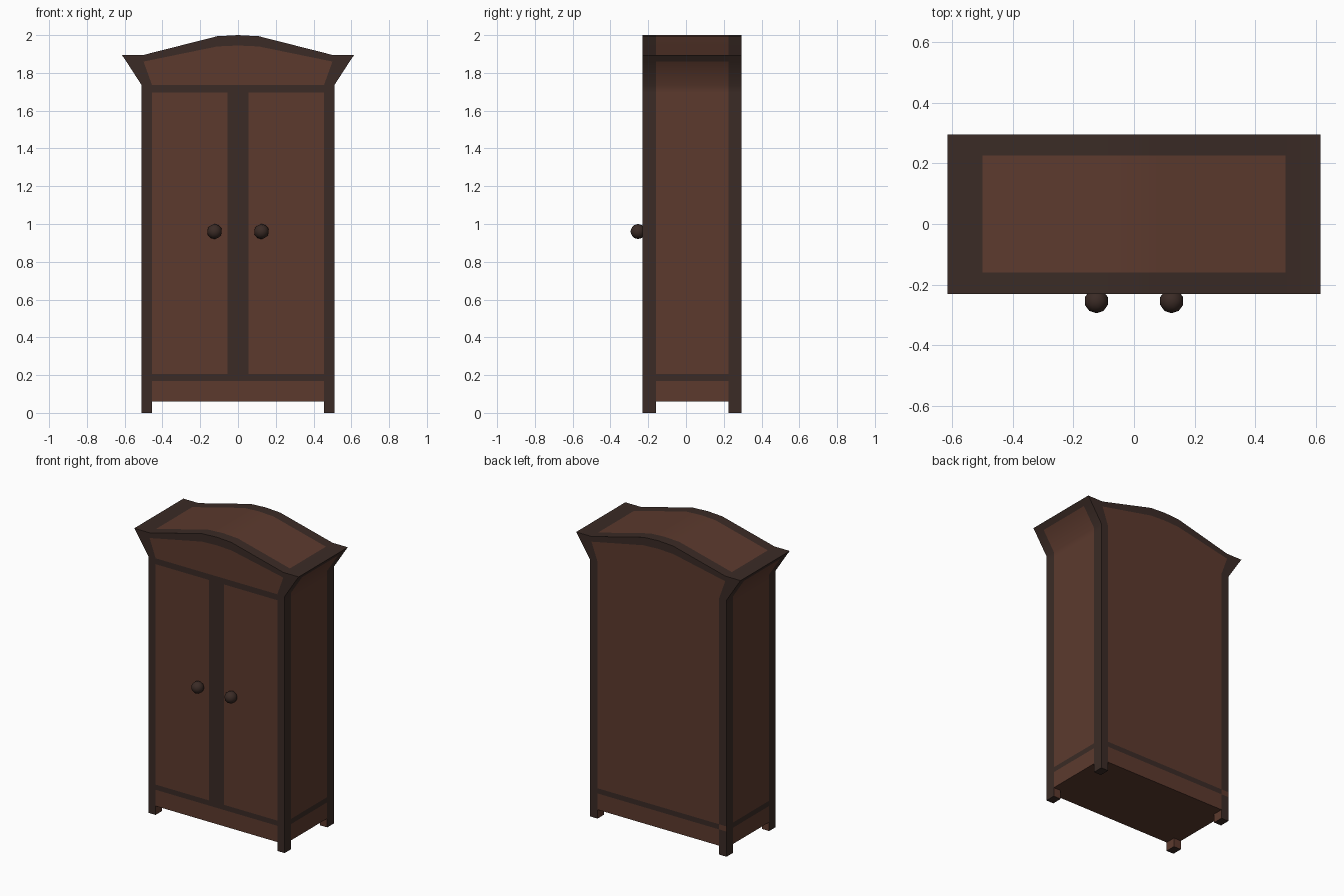
import bpy, bmesh
from math import radians

if "Cube" in bpy.data.objects:
    bpy.data.objects.remove(bpy.data.objects["Cube"])


def material(name, rgb):
    m = bpy.data.materials.new(name)
    m.diffuse_color = (*rgb, 1)
    m.use_nodes = True
    m.node_tree.nodes["Principled BSDF"].inputs["Base Color"].default_value = m.diffuse_color
    return m


frame_mat = material("dark_frame_wood", (0.043, 0.024, 0.019))
panel_mat = material("brown_panel_wood", (0.107, 0.042, 0.027))


def smooth(obj):
    bpy.ops.object.select_all(action='DESELECT')
    obj.select_set(True)
    bpy.context.view_layer.objects.active = obj
    bpy.ops.object.shade_smooth_by_angle(angle=radians(40))


# Half profiles per level, from outer edge to the centre: (x, z)
def level(z):
    return [(0.51, z), (0.455, z), (0.055, z), (0, z)]


rows = [level(z) for z in (0, 0.06, 0.17, 0.205, 1.695, 1.735)]
rows.append([(0.591, 1.86), (0.5, 1.86), (0.11, 1.94), (0, 1.945)])    # crown panel top
rows.append([(0.615, 1.895), (0.5, 1.895), (0.11, 1.994), (0, 2.0)])   # cornice
rows = [[(-x, z) for x, z in r] + [(x, z) for x, z in r[-2::-1]] for r in rows]
depth = [-0.23, -0.16, 0.225, 0.295]
NX, NY, NZ = 6, 3, 7
LEGS, RAIL, DOORS, TOP_RAIL, CORNICE = 0, 2, 3, 4, 6


def solid(i, j, k):
    if not (0 <= i < NX and 0 <= j < NY and 0 <= k < NZ):
        return False
    return k != LEGS or (i in (0, NX - 1) and j in (0, NY - 1))


def is_frame(i, j, k, d):
    post = i in (0, NX - 1)
    band = k in (LEGS, RAIL, CORNICE)
    if d == (0, -1, 0) and j == 0:        # front: posts, rails, centre stile
        return post or band or k == TOP_RAIL or (k == DOORS and i in (2, 3))
    if d == (0, 1, 0) and j == NY - 1:    # back: one large panel
        return (post or band) and not (i == 0 and k == RAIL)
    if d[0] and i == (0 if d[0] < 0 else NX - 1):   # sides
        return j != 1 or band
    if d == (0, 0, 1):                    # roof border
        return post or j != 1
    return d == (0, 0, -1) and k == LEGS  # feet


# Cabinet: outer skin of the cell grid, legs left standing under the base
bm = bmesh.new()
verts = {}


def vert(i, j, k):
    if (i, j, k) not in verts:
        x, z = rows[k][i]
        verts[i, j, k] = bm.verts.new((x, depth[j], z))
    return verts[i, j, k]


dirs = [(s if a == 0 else 0, s if a == 1 else 0, s if a == 2 else 0)
        for a in range(3) for s in (-1, 1)]
for i in range(NX):
    for j in range(NY):
        for k in range(NZ):
            if not solid(i, j, k):
                continue
            for d in dirs:
                if solid(i + d[0], j + d[1], k + d[2]):
                    continue
                a = next(n for n in range(3) if d[n])
                u, v = (a + 1) % 3, (a + 2) % 3
                loop = []
                for du, dv in ((0, 0), (1, 0), (1, 1), (0, 1)):
                    c = [i, j, k]
                    c[a] += d[a] > 0
                    c[u] += du
                    c[v] += dv
                    loop.append(vert(*c))
                face = bm.faces.new(loop if d[a] > 0 else loop[::-1])
                face.material_index = 0 if is_frame(i, j, k, d) else 1
mesh = bpy.data.meshes.new("wardrobe_cabinet")
bm.to_mesh(mesh)
bm.free()
mesh.materials.append(frame_mat)
mesh.materials.append(panel_mat)
cabinet = bpy.data.objects.new("wardrobe_cabinet", mesh)
bpy.context.collection.objects.link(cabinet)
smooth(cabinet)

# Round door knobs
for side, x in (("left", -0.124), ("right", 0.124)):
    bpy.ops.mesh.primitive_ico_sphere_add(subdivisions=2, radius=0.04,
                                          location=(x, -0.254, 0.96))
    knob = bpy.context.object
    knob.name = side + "_door_knob"
    knob.data.materials.append(frame_mat)
    smooth(knob)
